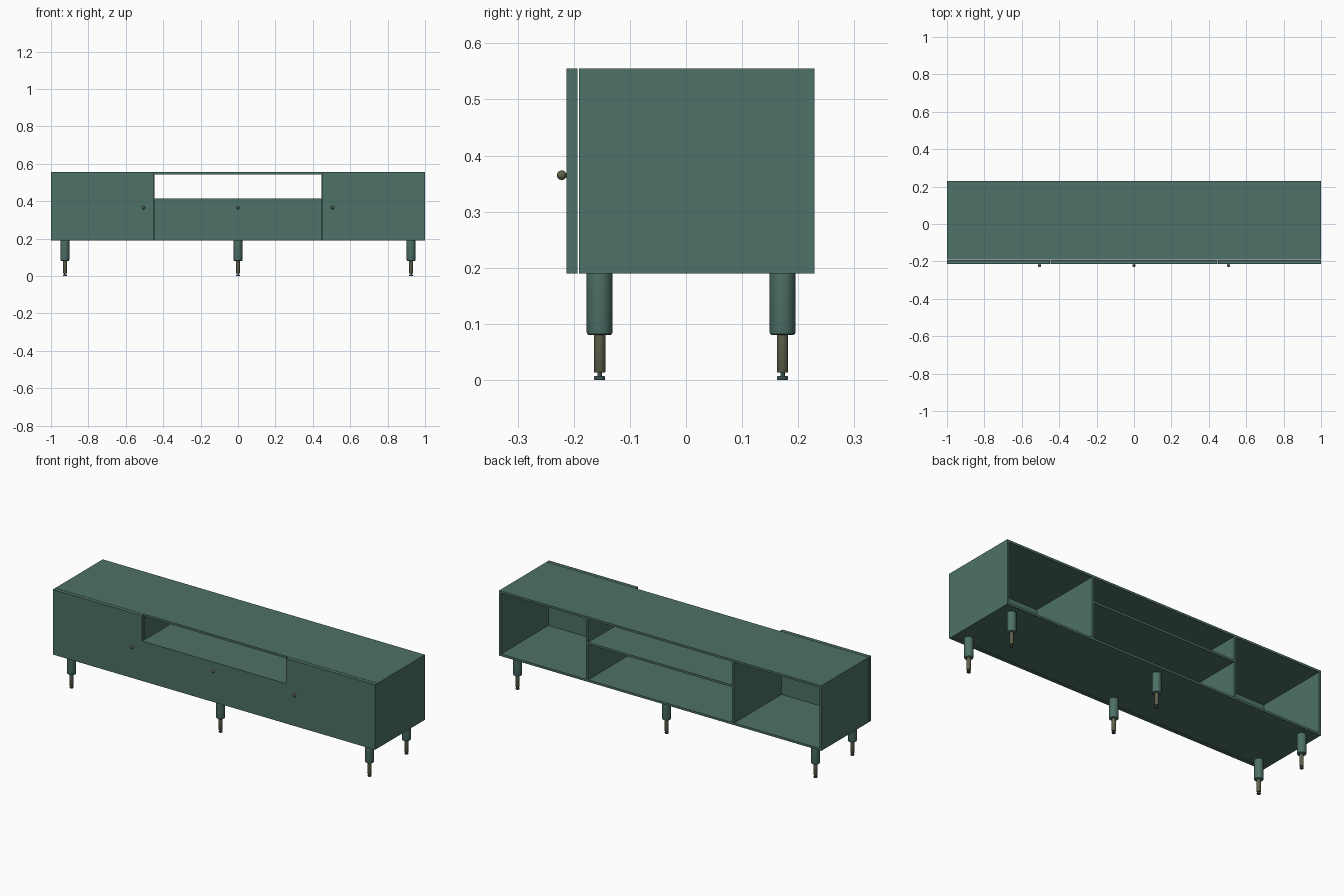
import bpy, bmesh, math
from mathutils import Matrix

if "Cube" in bpy.data.objects:
    bpy.data.objects.remove(bpy.data.objects["Cube"])


def material(name, rgb):
    m = bpy.data.materials.new(name)
    m.diffuse_color = (*rgb, 1)
    m.use_nodes = True
    m.node_tree.nodes["Principled BSDF"].inputs["Base Color"].default_value = m.diffuse_color
    return m


GREEN = material("dark green", (0.075, 0.165, 0.138))
OLIVE = material("aged brass", (0.110, 0.120, 0.068))
DARK = material("foot dark green", (0.045, 0.085, 0.075))


def finish(name, bm, mat, smooth=False):
    me = bpy.data.meshes.new(name)
    bmesh.ops.recalc_face_normals(bm, faces=bm.faces)
    bm.to_mesh(me)
    bm.free()
    me.materials.append(mat)
    ob = bpy.data.objects.new(name, me)
    bpy.context.collection.objects.link(ob)
    if smooth:
        bpy.ops.object.select_all(action='DESELECT')
        ob.select_set(True)
        bpy.context.view_layer.objects.active = ob
        bpy.ops.object.shade_smooth_by_angle(angle=math.radians(35))
    return ob


def box(name, x0, x1, y0, y1, z0, z1, mat=GREEN):
    bm = bmesh.new()
    bmesh.ops.create_cube(bm, size=1)
    bmesh.ops.scale(bm, vec=(x1 - x0, y1 - y0, z1 - z0), verts=bm.verts)
    bmesh.ops.translate(bm, vec=((x0 + x1) / 2, (y0 + y1) / 2, (z0 + z1) / 2), verts=bm.verts)
    return finish(name, bm, mat)


def lathe(name, profile, origin, mat, tilt=0):
    """Spin (radius, height) pairs about z, then tilt about x and move to origin."""
    bm = bmesh.new()
    vs = [bm.verts.new((r, 0, z)) for r, z in profile]
    es = [bm.edges.new(p) for p in zip(vs, vs[1:])]
    bmesh.ops.spin(bm, geom=vs + es, axis=(0, 0, 1), cent=(0, 0, 0),
                   angle=math.tau, steps=32)
    bmesh.ops.remove_doubles(bm, verts=bm.verts, dist=1e-5)
    bm.transform(Matrix.Translation(origin) @ Matrix.Rotation(tilt, 4, 'X'))
    return finish(name, bm, mat, True)


# Carcass dimensions
T = 0.012
BOTTOM, TOP = 0.19, 0.555
FRONT, BACK = -0.191, 0.229
DOOR_F, DOOR_B = -0.213, -0.193
MID = 0.447

# Open-backed carcass
box("top_panel", -1, 1, FRONT, BACK, TOP - T, TOP)
box("bottom_panel", -1, 1, FRONT, BACK, BOTTOM, BOTTOM + T)
box("middle_shelf", -MID, MID, FRONT, BACK, 0.400, 0.400 + T)
for s, side in ((-1, "left"), (1, "right")):
    a, b = sorted((s * (1 - T), s))
    box(side + "_side_panel", a, b, FRONT, BACK, BOTTOM + T, TOP - T)
    a, b = sorted((s * MID, s * (MID + T)))
    box(side + "_divider", a, b, FRONT, BACK, BOTTOM + T, TOP - T)
    a, b = sorted((s * (MID + 0.001), s))
    box(side + "_door", a, b, DOOR_F, DOOR_B, BOTTOM, TOP)

# Drawer front below the open slot
box("drawer_front", -MID + 0.001, MID - 0.001, DOOR_F, DOOR_B, BOTTOM, 0.414)

# Ball knobs on short stems
R = 0.0085
ball = [(0.004, 0), (0.004, 0.003)] + [
    (R * math.sin(a), 0.0085 - R * math.cos(a))
    for a in [math.pi * (0.2 + 0.8 * i / 12) for i in range(13)]]
for x, side in ((-0.505, "left"), (0, "drawer"), (0.505, "right")):
    lathe(side + "_knob", ball, (x, DOOR_F, 0.365), OLIVE, math.pi / 2)

# Six stepped legs with adjustable feet
sleeve = [(0, 0.08), (0.019, 0.08), (0.022, 0.082), (0.023, 0.085), (0.023, BOTTOM), (0, BOTTOM)]
pin = [(0, 0.013), (0.0095, 0.013), (0.0102, 0.014), (0.0102, 0.08), (0, 0.08)]
foot = [(0, 0), (0.009, 0), (0.010, 0.002), (0.010, 0.005), (0.009, 0.007),
        (0.004, 0.007), (0.004, 0.013), (0, 0.013)]
for y, row in ((-0.154, "front"), (0.172, "back")):
    for x, col in ((-0.925, "left"), (0, "middle"), (0.925, "right")):
        p = (x, y, 0)
        lathe(f"{row}_{col}_leg_sleeve", sleeve, p, GREEN)
        lathe(f"{row}_{col}_leg_pin", pin, p, OLIVE)
        lathe(f"{row}_{col}_leg_foot", foot, p, DARK)
